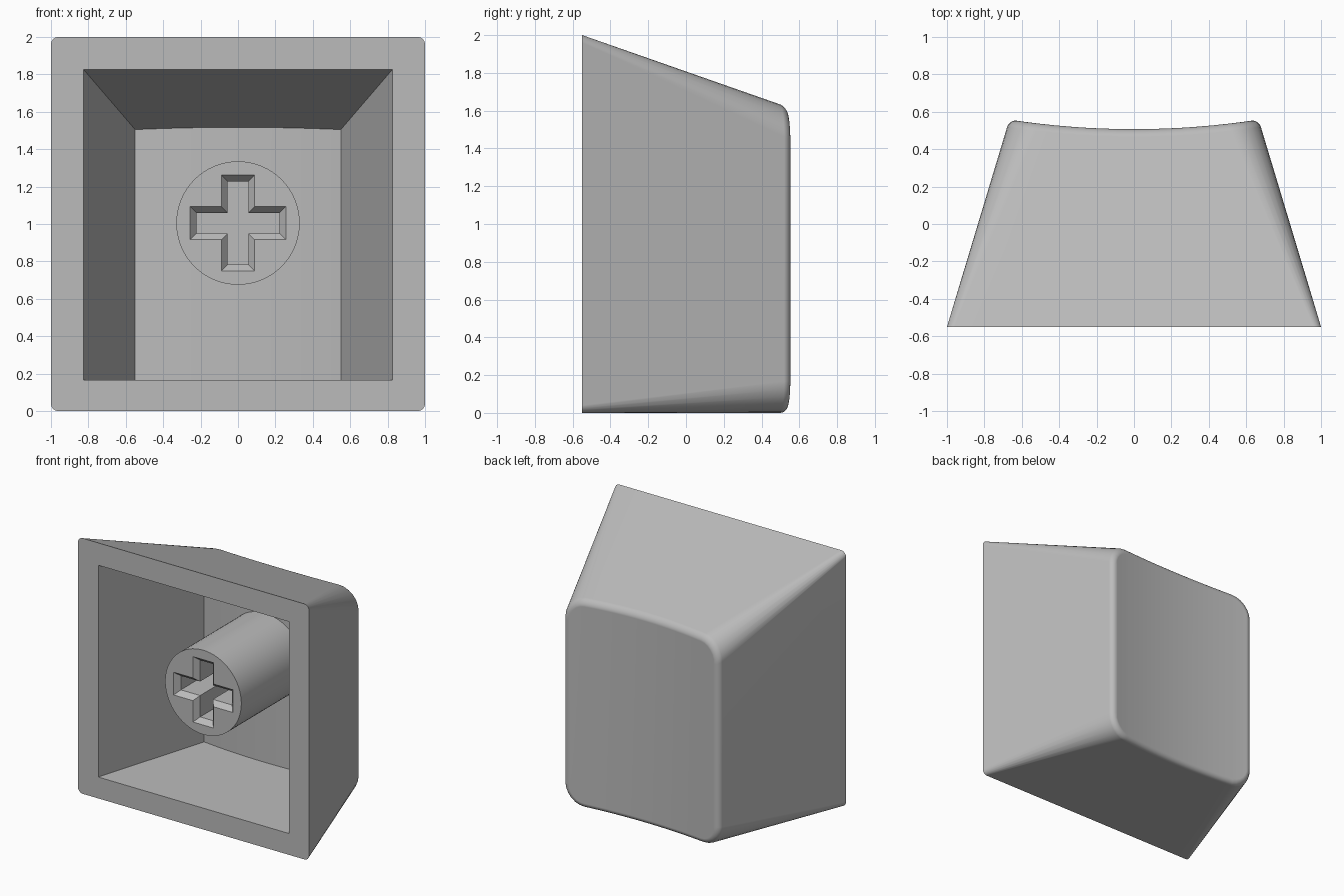
import bpy, bmesh
from math import sin, cos, pi

if "Cube" in bpy.data.objects:
    bpy.data.objects.remove(bpy.data.objects["Cube"])

FRONT = -0.55      # plane of the open rim
FILLET = 0.04      # rounding around the dished face
COLS = 12          # columns across the dish

plastic = bpy.data.materials.new("light grey plastic")
plastic.use_nodes = True
plastic.diffuse_color = (0.5, 0.5, 0.5, 1)
plastic.node_tree.nodes["Principled BSDF"].inputs["Base Color"].default_value = (0.5, 0.5, 0.5, 1)


def outline(hw, z0, z1, r, arc):
    """Rounded rectangle: lower chain left to right, then upper chain back."""
    steps = [pi / 2 * i / max(arc, 1) for i in range(arc + 1)]
    left = [(-hw + r - r * cos(a), r - r * sin(a)) for a in steps]
    start = left[-1][0]
    mid = [(start * (1 - 2 * i / COLS), 0) for i in range(1, COLS)]
    chain = left + mid + [(-x, h) for x, h in reversed(left)]
    return [(x, z0 + h) for x, h in chain] + [(x, z1 - h) for x, h in reversed(chain)]


def outer(y, inset):
    t = (y - FRONT) / 1.1
    return 1 - 0.331 * t - inset, inset, 2 - 0.385 * t - inset, 0.04 + 0.13 * t - inset, 6


def inner(y, inset):
    t = (y - FRONT) / 1.1
    return 0.825 - 0.331 * t, 0.167, 1.825 - 0.385 * t, 0, 0


def ring(bm, size, level, inset=0):
    """Outline on the tapered walls whose depth follows level(x)."""
    verts = []
    for i in range(len(outline(*size(0, inset)))):
        y = 0.5
        for _ in range(4):
            x, z = outline(*size(y, inset))[i]
            y = level(x)
        verts.append(bm.verts.new((x, y, z)))
    return verts


def bridge(bm, a, b):
    for i in range(len(a)):
        j = (i + 1) % len(a)
        bm.faces.new((a[i], a[j], b[j], b[i]))


def cap_strips(bm, loop):
    n = len(loop)
    for i in range(n // 2 - 1):
        bm.faces.new((loop[i], loop[i + 1], loop[n - 2 - i], loop[n - 1 - i]))


def fill_between(bm, *loops):
    edges = [bm.edges.get((lp[i - 1], lp[i])) for lp in loops for i in range(len(lp))]
    bmesh.ops.triangle_fill(bm, edges=edges, use_beauty=True, normal=(0, -1, 0))


def finish(bm, name):
    bmesh.ops.recalc_face_normals(bm, faces=bm.faces)
    mesh = bpy.data.meshes.new(name)
    bm.to_mesh(mesh)
    bm.free()
    mesh.materials.append(plastic)
    obj = bpy.data.objects.new(name, mesh)
    bpy.context.collection.objects.link(obj)
    bpy.ops.object.select_all(action='DESELECT')
    obj.select_set(True)
    bpy.context.view_layer.objects.active = obj
    bpy.ops.object.shade_smooth_by_angle(angle=pi / 6)
    weighted = obj.modifiers.new("even shading", 'WEIGHTED_NORMAL')
    weighted.keep_sharp = True


def dish(x):
    return 0.507 + 0.115 * x * x


# Hollow tapered shell with a dished face
bm = bmesh.new()
rim = ring(bm, outer, lambda x: FRONT)
last = rim
for k in range(6):
    a = pi / 2 * k / 5
    loop = ring(bm, outer, lambda x: dish(x) - FILLET * (1 - sin(a)), FILLET * (1 - cos(a)))
    bridge(bm, last, loop)
    last = loop
cap_strips(bm, last)
mouth = ring(bm, inner, lambda x: FRONT)
ceiling = ring(bm, inner, lambda x: dish(x) - 0.177)
bridge(bm, mouth, ceiling)
cap_strips(bm, ceiling)
fill_between(bm, rim, mouth)
finish(bm, "cap_shell")


# Round stem with a chamfered cross socket
def place(bm, points, y):
    return [bm.verts.new((x, y, 1.005 + z)) for x, z in points]


def cross(length, width):
    points = []
    for k in range(4):
        c, s = round(cos(k * pi / 2)), round(sin(k * pi / 2))
        for x, z in ((length, -width), (length, width), (width, width)):
            points.append((c * x - s * z, s * x + c * z))
    return points


bm = bmesh.new()
circle = [(0.33 * cos(i * pi / 32), 0.33 * sin(i * pi / 32)) for i in range(64)]
tip, root = place(bm, circle, -0.43), place(bm, circle, 0.42)
bridge(bm, tip, root)
bm.faces.new(root)
socket = [place(bm, cross(0.256, 0.089), -0.43),
          place(bm, cross(0.222, 0.055), -0.39),
          place(bm, cross(0.222, 0.055), 0.0)]
bridge(bm, socket[0], socket[1])
bridge(bm, socket[1], socket[2])
bm.faces.new(socket[2])
fill_between(bm, tip, socket[0])
finish(bm, "stem")
